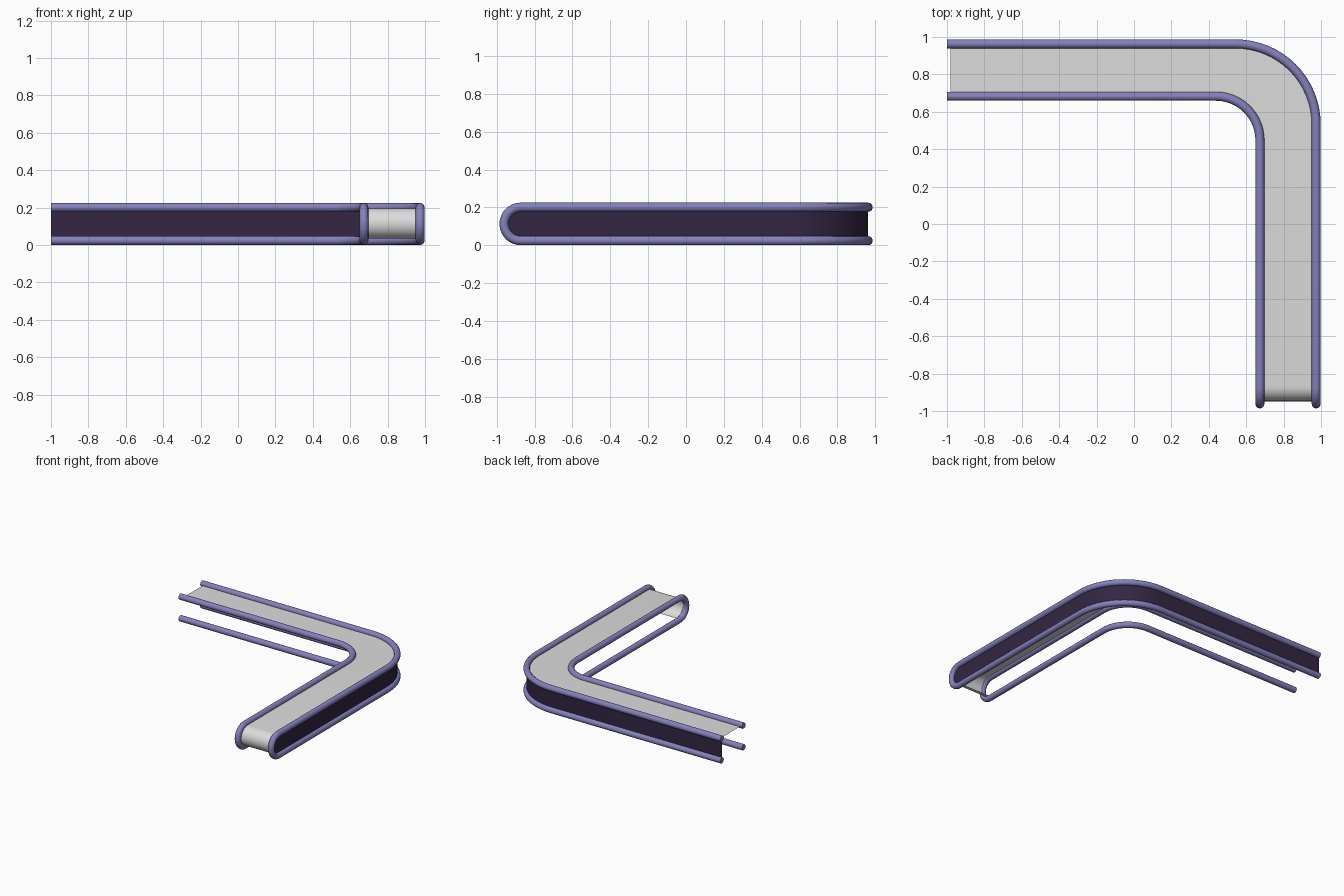
import bpy, bmesh, math

if "Cube" in bpy.data.objects:
    bpy.data.objects.remove(bpy.data.objects["Cube"])

R = 0.024                    # rail tube radius
Z_TOP, Z_BOT = 0.201, 0.024  # rail centre heights
Y_END = -0.962               # tip of the rounded front end


def material(name, rgb):
    m = bpy.data.materials.new(name)
    m.diffuse_color = (*rgb, 1)
    m.use_nodes = True
    m.node_tree.nodes["Principled BSDF"].inputs["Base Color"].default_value = m.diffuse_color
    return m


rail_mat = material("lavender rail", (0.235, 0.22, 0.50))
wall_mat = material("dark purple wall", (0.033, 0.019, 0.056))
belt_mat = material("light grey belt", (0.72, 0.72, 0.72))


def plan(x, y, r, start):
    """L-shaped line with a rounded corner, from the left end to the bend exit."""
    pts = [(start, y)]
    for i in range(17):
        a = math.pi / 2 * (1 - i / 16)
        pts.append((x - r + r * math.cos(a), y - r + r * math.sin(a)))
    return pts


def loop(x, y, r, start=-1.0, z0=Z_BOT, z1=Z_TOP, y_end=Y_END, back=True):
    """Top run, half-round front end, and optionally the bottom run back."""
    flat = plan(x, y, r, start)
    h, zc = (z1 - z0) / 2, (z0 + z1) / 2
    pts = [(px, py, z1) for px, py in flat]
    for i in range(17):
        a = math.pi / 2 - math.pi * i / 16
        pts.append((x, y_end + h - h * math.cos(a), zc + h * math.sin(a)))
    if back:
        pts += [(px, py, z0) for px, py in reversed(flat)]
    return pts


def finish(ob, mat):
    ob.data.materials.append(mat)
    bpy.ops.object.select_all(action='DESELECT')
    ob.select_set(True)
    bpy.context.view_layer.objects.active = ob
    if ob.type == 'CURVE':
        bpy.ops.object.convert(target='MESH')
    bpy.ops.object.shade_smooth_by_angle(angle=math.radians(40))


def tube(name, pts):
    cu = bpy.data.curves.new(name, 'CURVE')
    cu.dimensions = '3D'
    cu.bevel_depth, cu.bevel_resolution, cu.use_fill_caps = R, 4, True
    sp = cu.splines.new('POLY')
    sp.points.add(len(pts) - 1)
    for p, co in zip(sp.points, pts):
        p.co = (*co, 1)
    ob = bpy.data.objects.new(name, cu)
    bpy.context.collection.objects.link(ob)
    finish(ob, rail_mat)


def sheet(name, side_a, side_b, mat):
    """Thin strip of quads between two matching point rows."""
    bm = bmesh.new()
    a = [bm.verts.new(p) for p in side_a]
    b = [bm.verts.new(p) for p in side_b]
    for i in range(len(a) - 1):
        bm.faces.new((a[i], b[i], b[i + 1], a[i + 1]))
    bmesh.ops.remove_doubles(bm, verts=bm.verts, dist=1e-5)
    me = bpy.data.meshes.new(name)
    bm.to_mesh(me)
    bm.free()
    ob = bpy.data.objects.new(name, me)
    bpy.context.collection.objects.link(ob)
    finish(ob, mat)


OUTER = (0.974, 0.963, 0.43)
INNER = (0.673, 0.683, 0.235)

# Tubular rails, each one looping round the front end
outer = loop(*OUTER)
tube("outer_rail", outer)
tube("inner_rail", loop(*INNER))

# Conveyor belt: flat top and rounded front end
belt = dict(start=-0.98, z0=0.034, z1=0.196, y_end=-0.948, back=False)
sheet("belt", loop(*OUTER, **belt), loop(*INNER, **belt)[:], belt_mat)

# Outer side wall, spanning the inside of the outer rail loop
half = len(outer) // 2 + 1
sheet("outer_wall", outer[:half], outer[::-1][:half], wall_mat)
for ob in bpy.data.objects:
    if ob.name in ("belt", "outer_wall"):
        bm = bmesh.new()
        bm.from_mesh(ob.data)
        bm.normal_update()
        # face the belt upward and the wall outward
        test = max(bm.faces, key=lambda f: f.calc_area()).normal
        if test.z + test.x + test.y < 0:
            bmesh.ops.reverse_faces(bm, faces=bm.faces)
        bm.to_mesh(ob.data)
        bm.free()
